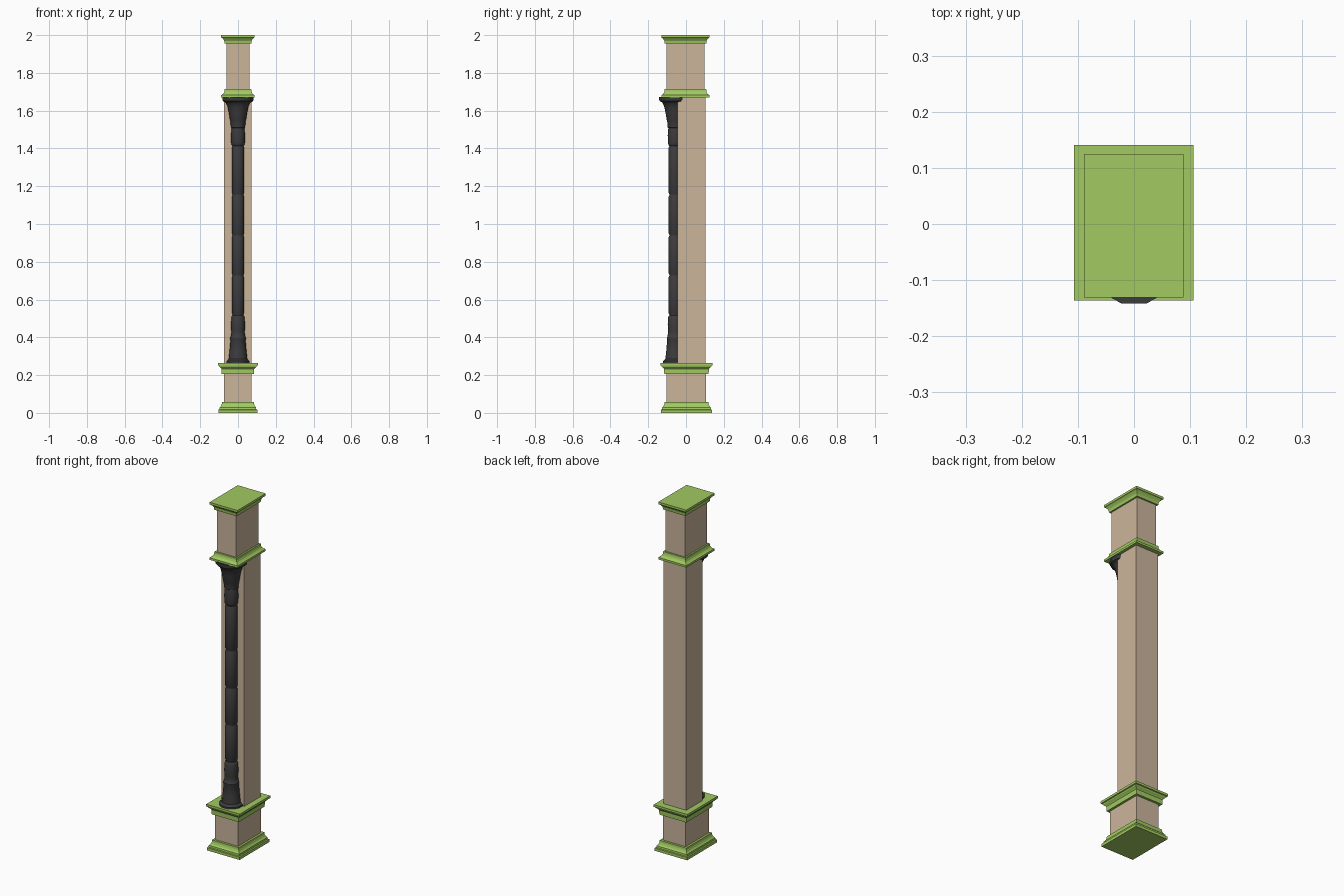
import bpy, bmesh, math

if "Cube" in bpy.data.objects:
    bpy.data.objects.remove(bpy.data.objects["Cube"])


def material(name, rgb):
    m = bpy.data.materials.new(name)
    m.diffuse_color = (*rgb, 1)
    m.use_nodes = True
    m.node_tree.nodes["Principled BSDF"].inputs["Base Color"].default_value = m.diffuse_color
    return m


BEIGE = material("beige plaster", (0.60, 0.46, 0.33))
GREEN = material("green trim", (0.36, 0.59, 0.12))
DARK = material("charcoal iron", (0.045, 0.045, 0.047))


def loft(name, rings, mat, smooth=False):
    """Skin a stack of equal-length point rings and cap both ends."""
    bm = bmesh.new()
    rows = [[bm.verts.new(p) for p in r] for r in rings]
    n = len(rows[0])
    for a, b in zip(rows, rows[1:]):
        for i in range(n):
            bm.faces.new((a[i], a[(i + 1) % n], b[(i + 1) % n], b[i]))
    bm.faces.new(rows[0][::-1])
    bm.faces.new(rows[-1])
    bmesh.ops.recalc_face_normals(bm, faces=bm.faces)
    me = bpy.data.meshes.new(name)
    bm.to_mesh(me)
    bm.free()
    me.materials.append(mat)
    ob = bpy.data.objects.new(name, me)
    bpy.context.collection.objects.link(ob)
    if smooth:
        bpy.ops.object.select_all(action='DESELECT')
        ob.select_set(True)
        bpy.context.view_layer.objects.active = ob
        bpy.ops.object.shade_smooth_by_angle(angle=math.radians(35))
    return ob


def rect(x0, x1, y0, y1, z, o=0.0):
    return [(x0 - o, y0 - o, z), (x1 + o, y0 - o, z), (x1 + o, y1 + o, z), (x0 - o, y1 + o, z)]


def block(name, box, profile, mat):
    """Rectangular block; profile is a list of (z, outset)."""
    return loft(name, [rect(*box, z, o) for z, o in profile], mat)


LOW = (-0.073, 0.072, -0.102, 0.107)     # lower pedestal footprint
TOP = (-0.062, 0.061, -0.104, 0.098)     # upper block footprint
SHAFT = (-0.073, 0.071, -0.045, 0.102)   # recessed back pier

# Masonry blocks
block("lower_pedestal", LOW, [(0.02, 0), (0.24, 0)], BEIGE)
block("back_pier", SHAFT, [(0.25, 0), (1.68, 0)], BEIGE)
block("upper_block", TOP, [(1.68, 0), (1.98, 0)], BEIGE)

# Green mouldings
block("base_moulding", LOW, [(0, .031), (.016, .031), (.018, .025), (.028, .024),
                             (.036, .017), (.046, .013), (.058, .012)], GREEN)
block("pedestal_cornice", LOW, [(.205, .013), (.232, .014), (.238, .019), (.244, .026),
                                (.250, .028), (.252, .034), (.265, .034)], GREEN)
block("upper_moulding", TOP, [(1.67, .027), (1.682, .027), (1.685, .021), (1.692, .014),
                              (1.702, .010), (1.714, .009)], GREEN)
block("top_cornice", TOP, [(1.955, .009), (1.970, .011), (1.978, .016), (1.985, .022),
                           (1.987, .027), (2.0, .027)], GREEN)

# Turned column: flared base, grooved shaft sections, flared capital
prof = [(.262, .064), (.274, .064), (.279, .057), (.285, .051), (.33, .046), (.385, .041),
        (.390, .043), (.398, .043), (.402, .040), (.425, .036), (.435, .037), (.470, .038),
        (.505, .036), (.513, .033), (.516, .029)]
joints = [.518, .728, .940, 1.155, 1.415]
for a, b in zip(joints, joints[1:]):
    prof += [(a + .003, .029), (a + .010, .033), (b - .010, .033), (b - .003, .029)]
prof += [(1.418, .034), (1.43, .037), (1.47, .038), (1.50, .036), (1.508, .034), (1.512, .039),
         (1.545, .041), (1.552, .044), (1.59, .050), (1.62, .057), (1.64, .066), (1.645, .071),
         (1.650, .082), (1.658, .085), (1.672, .085)]
SIDES = 12
CY = -0.060
loft("front_column", [[(r * math.sin(math.tau * (i + .5) / SIDES),
                        CY - r * math.cos(math.tau * (i + .5) / SIDES), z)
                       for i in range(SIDES)] for z, r in prof], DARK, smooth=True)
